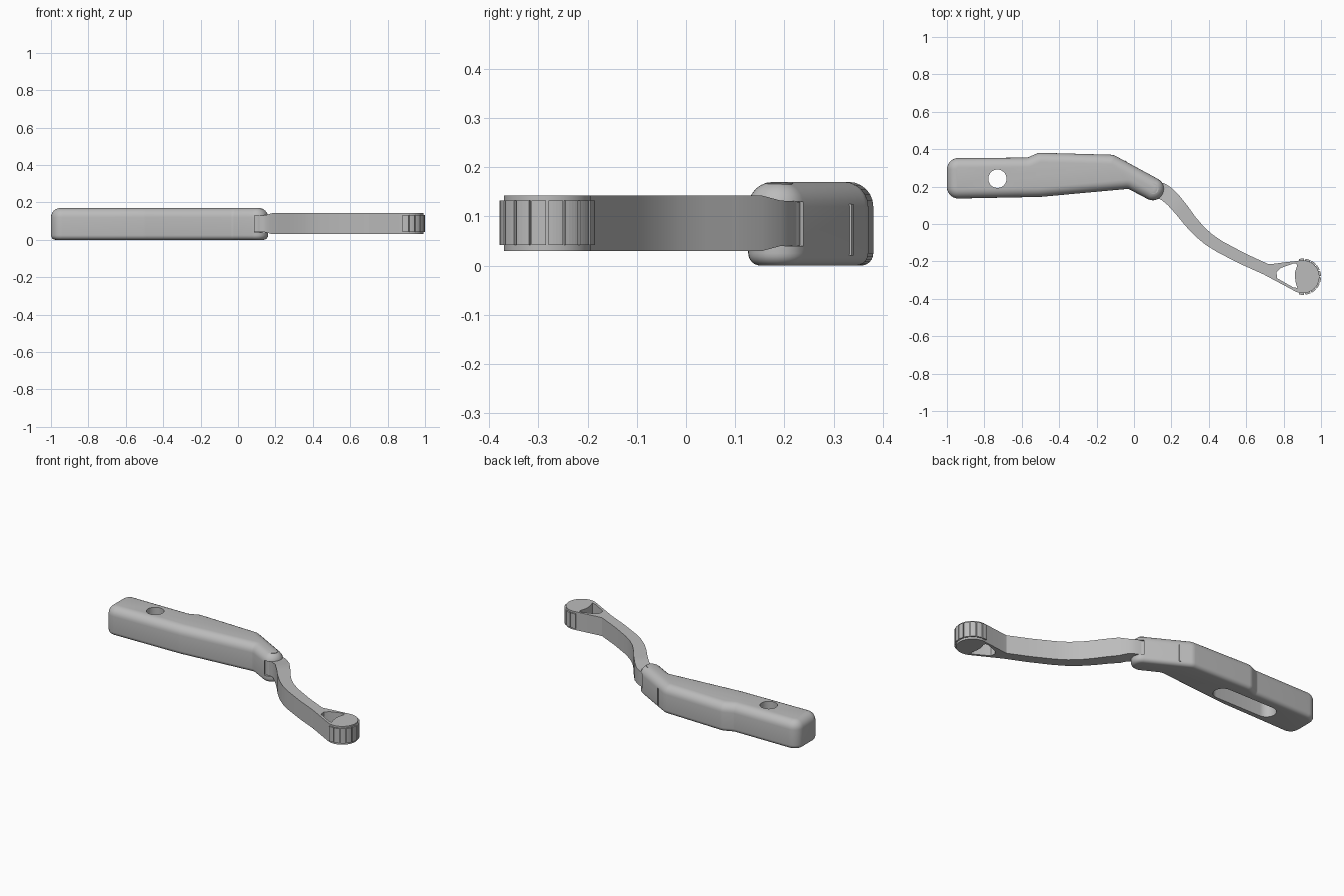
import bpy, bmesh, math
from mathutils import Vector

cube = bpy.data.objects.get("Cube")
if cube:
    bpy.data.objects.remove(cube)

grey = bpy.data.materials.new("plain_grey")
grey.use_nodes = True
colour = (0.5, 0.5, 0.5, 1)
grey.diffuse_color = colour
grey.node_tree.nodes["Principled BSDF"].inputs["Base Color"].default_value = colour


def loft(name, rings):
    """Skin a stack of equal-length closed rings and cap both ends."""
    bm = bmesh.new()
    loops = [[bm.verts.new(p) for p in ring] for ring in rings]
    for a, b in zip(loops, loops[1:]):
        for i in range(len(a)):
            j = (i + 1) % len(a)
            bm.faces.new((a[i], a[j], b[j], b[i]))
    bm.faces.new(loops[0][::-1])
    bm.faces.new(loops[-1])
    bmesh.ops.recalc_face_normals(bm, faces=bm.faces)
    mesh = bpy.data.meshes.new(name)
    bm.to_mesh(mesh)
    bm.free()
    obj = bpy.data.objects.new(name, mesh)
    bpy.context.collection.objects.link(obj)
    mesh.materials.append(grey)
    return obj


def prism(name, outline, z0, z1):
    return loft(name, [[(x, y, z) for x, y in outline] for z in (z0, z1)])


def arc(cx, cy, r, start=0, end=360, n=32):
    """Points on an arc; a full circle leaves out the repeated last point."""
    steps = n if end - start >= 360 else n - 1
    angles = [math.radians(start + (end - start) * i / steps) for i in range(n)]
    return [(cx + r * math.cos(a), cy + r * math.sin(a)) for a in angles]


def rounded(corners, inset, n=8):
    """Inset a counter-clockwise outline and round its corners."""
    out = []
    for i, (x, y, r) in enumerate(corners):
        p = Vector((x, y))
        u = (p - Vector(corners[i - 1][:2])).normalized()
        v = (Vector(corners[(i + 1) % len(corners)][:2]) - p).normalized()
        nu, nv = Vector((-u.y, u.x)), Vector((-v.y, v.x))
        p = p + (nu + nv) * inset / (1 + nu.dot(nv))
        turn = math.atan2(u.x * v.y - u.y * v.x, u.dot(v))
        side = 1 if turn > 0 else -1
        r = max(r - side * inset, 0.004)
        centre = p - u * r * math.tan(abs(turn) / 2) + nu * r * side
        first = math.atan2(-nu.y * side, -nu.x * side)
        for k in range(n):
            a = first + turn * k / (n - 1)
            out.append((centre.x + r * math.cos(a), centre.y + r * math.sin(a)))
    return out


def cut(obj, cutter):
    mod = obj.modifiers.new("cut", 'BOOLEAN')
    mod.object = cutter
    mod.solver = 'EXACT'
    bpy.context.view_layer.objects.active = obj
    bpy.ops.object.modifier_apply(modifier=mod.name)
    bpy.data.objects.remove(cutter)


def smooth(obj, angle=32):
    bpy.ops.object.select_all(action='DESELECT')
    obj.select_set(True)
    bpy.context.view_layer.objects.active = obj
    bpy.ops.object.shade_smooth_by_angle(angle=math.radians(angle))


# Handle: bent outline with softly rounded rims, larger above than below
TOP, LOW_R, TOP_R = 0.17, 0.025, 0.05
corners = [(-1, .135, .06), (-.5, .145, .2), (-.03, .188, .03), (.125, .106, .058),
           (.181, .212, .058), (-.11, .37, .06), (-.51, .381, .06),
           (-.57, .355, .03), (-1, .352, .06)]
quarter = [math.pi / 2 * k / 6 for k in range(7)]
rim = [(LOW_R * (1 - math.sin(a)), LOW_R * (1 - math.cos(a))) for a in reversed(quarter)]
rim += [(TOP - TOP_R * (1 - math.sin(a)), TOP_R * (1 - math.cos(a))) for a in quarter]
handle = loft("handle", [[(x, y, z) for x, y in rounded(corners, d)] for z, d in rim])

# Round hanging hole and the long recess underneath
cut(handle, prism("hole_cutter", arc(-.73, .242, .049), -.1, .3))
recess = arc(-.73, .242, .055, 90, 270, 16) + arc(-.425, .242, .055, -90, 90, 16)
cut(handle, prism("recess_cutter", recess, -.1, .1))

# Fork gap at the tip for the arm
gap = [(.07, .165), (.125, .06), (.26, .12), (.19, .28), (.13, .238)]
cut(handle, prism("gap_cutter", gap, .04, .13))
smooth(handle)

# Hinge pin
pin = prism("hinge_pin", arc(.103, .189, .028), .01, .168)
smooth(pin)

# Thin rib on the back bend of the handle
prism("back_rib", [(-.048, .33), (-.04, .33), (-.04, .336), (-.048, .34)], .02, .125)

# Arm: S-bent bar, thinner where it enters the fork (x, y, half width, half height)
stations = [(.10, .188, .045, .045), (.15, .175, .044, .045), (.175, .16, .042, .046),
            (.21, .128, .040, .056), (.255, .075, .038, .056), (.30, .016, .036, .056),
            (.35, -.04, .034, .056), (.40, -.083, .033, .056), (.46, -.122, .032, .056),
            (.58, -.185, .031, .056), (.73, -.253, .030, .056)]
rings = []
MID = .086
for i, (x, y, w, h) in enumerate(stations):
    a, b = stations[max(i - 1, 0)], stations[min(i + 1, len(stations) - 1)]
    t = Vector((b[0] - a[0], b[1] - a[1])).normalized()
    rings.append([(x - t.y * w * s, y + t.x * w * s, MID + h * q)
                  for s, q in ((1, -1), (1, 1), (-1, 1), (-1, -1))])
smooth(loft("arm", rings), 25)

# Round neck of the arm inside the fork
smooth(prism("arm_knuckle", arc(.103, .187, .05), .041, .129))

# Head: pear-shaped loop running into a solid round end
CX, CY = .903, -.282
outline = arc(CX, CY, .088, -118, 102, 40) + [(.79, -.207), (.745, -.213), (.715, -.215),
                                              (.70, -.274), (.72, -.284)]
head = prism("head", outline, .03, .142)
opening = [(.765, -.29), (.85, -.338), (.874, -.342), (.865, -.315), (.861, -.285),
           (.862, -.255), (.873, -.222), (.868, -.211), (.85, -.212), (.785, -.235),
           (.762, -.258)]
cut(head, prism("opening_cutter", opening, -.1, .3))
smooth(head)

# Grip ribs around the outer half of the head
for i in range(10):
    a = (i - 4.5) * 21
    rib = arc(CX, CY, .097, a - 8.8, a + 8.8, 5) + arc(CX, CY, .08, a - 8.8, a + 8.8, 5)[::-1]
    prism("grip_rib", rib, .042, .132)
